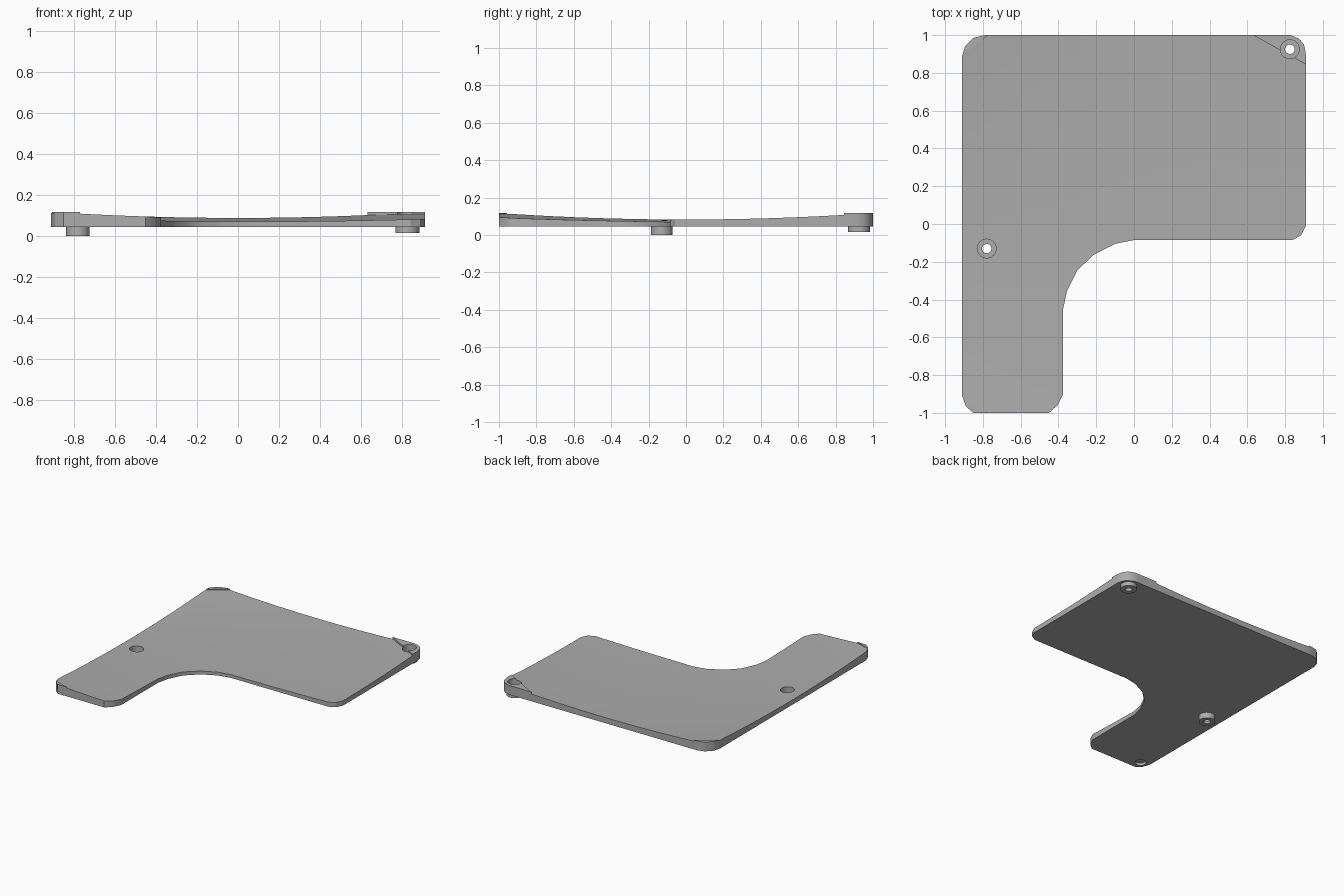
import bpy, bmesh
from mathutils import Vector

cube = bpy.data.objects.get("Cube")
if cube:
    bpy.data.objects.remove(cube)

BASE, PAD_TOP = 0.045, 0.117

grey = bpy.data.materials.new("plain grey")
grey.use_nodes = True
color = (0.42, 0.42, 0.42, 1)
grey.diffuse_color = color
grey.node_tree.nodes["Principled BSDF"].inputs["Base Color"].default_value = color

# L-shaped outline with clipped corners and a curved inner corner
OUTLINE = [(-0.91, 0.89), (-0.895, 0.94), (-0.85, 0.985), (-0.79, 1),
           (0.83, 1), (0.875, 0.98), (0.9, 0.95), (0.91, 0.9),
           (0.91, -0.01), (0.885, -0.06), (0.84, -0.085),
           (0, -0.085), (-0.1, -0.105), (-0.21, -0.16), (-0.3, -0.245),
           (-0.355, -0.355), (-0.375, -0.45), (-0.375, -0.9),
           (-0.405, -0.96), (-0.45, -1), (-0.85, -1), (-0.89, -0.965), (-0.91, -0.91)]


def dish(x, y):
    """Height of the gently hollowed top."""
    return 0.07 + 0.015 * x * x + 0.018 * y * y + 0.02 * x * x * y * y


def finish(bm, name):
    bmesh.ops.recalc_face_normals(bm, faces=bm.faces)
    mesh = bpy.data.meshes.new(name)
    bm.to_mesh(mesh)
    bm.free()
    mesh.materials.append(grey)
    ob = bpy.data.objects.new(name, mesh)
    bpy.context.collection.objects.link(ob)
    return ob


def bisect(bm, point, normal, clear=False):
    bmesh.ops.bisect_plane(bm, geom=bm.verts[:] + bm.edges[:] + bm.faces[:],
                           plane_co=point, plane_no=normal, clear_outer=clear)


def outline_mesh(z):
    bm = bmesh.new()
    bm.faces.new([bm.verts.new((x, y, z)) for x, y in OUTLINE])
    return bm


def extrude(bm):
    """Extrude the whole sheet and return the new top vertices."""
    geom = bmesh.ops.extrude_face_region(bm, geom=bm.faces[:], use_keep_orig=True)["geom"]
    return [g for g in geom if isinstance(g, bmesh.types.BMVert)]


def cylinder(name, x, y, radius, low, high):
    bm = bmesh.new()
    bmesh.ops.create_cone(bm, cap_ends=True, segments=24, radius1=radius,
                          radius2=radius, depth=high - low)
    bmesh.ops.translate(bm, verts=bm.verts, vec=(x, y, (low + high) / 2))
    return finish(bm, name)


def cut(ob, cutters):
    bpy.context.view_layer.objects.active = ob
    for cutter in cutters:
        mod = ob.modifiers.new("hole", 'BOOLEAN')
        mod.operation, mod.solver, mod.object = 'DIFFERENCE', 'EXACT', cutter
        bpy.ops.object.modifier_apply(modifier=mod.name)


# Plate, sliced into a grid so the top can be hollowed
bm = outline_mesh(BASE)
for i in range(-9, 10):
    bisect(bm, (i * 0.1, 0, 0), (1, 0, 0))
    bisect(bm, (0, i * 0.1, 0), (0, 1, 0))
for v in extrude(bm):
    v.co.z = dish(v.co.x, v.co.y)
bmesh.ops.triangulate(bm, faces=[f for f in bm.faces if len(f.verts) > 3 and
                                 all(v.co.z > BASE + 0.01 for v in f.verts)])
plate = finish(bm, "plate")


# Flat raised pads in three corners
def pad(name, start, end):
    a, b = Vector((*start, 0)), Vector((*end, 0))
    normal = (b - a).cross(Vector((0, 0, 1)))
    if normal.dot(a) > 0:
        normal.negate()
    bm = outline_mesh(0.085)
    bisect(bm, a, normal, True)
    for v in extrude(bm):
        v.co.z = PAD_TOP
    return finish(bm, name)


back_left_pad = pad("back_left_pad", (0.63, 1), (0.91, 0.845))
pads = [back_left_pad,
        pad("back_right_pad", (-0.91, 0.9), (-0.77, 1)),
        pad("front_right_pad", (-0.91, -0.95), (-0.77, -1))]

# Screw bosses under the plate, each with a wide bore above a narrow hole
bosses, cutters = [], []
for name, x, y, low in [("back_left", 0.825, 0.925, 0.015),
                        ("front_right", -0.78, -0.13, 0)]:
    boss = cylinder(name + "_boss", x, y, 0.058, low, BASE + 0.005)
    tools = [cylinder(name + "_bore_cutter", x, y, 0.05, low + 0.02, 0.2),
             cylinder(name + "_hole_cutter", x, y, 0.025, -0.1, 0.2)]
    cut(boss, tools)
    cut(plate, tools)
    if name == "back_left":
        cut(back_left_pad, tools)
    bosses.append(boss)
    cutters += tools

# Shallow socket in the underside of the front corner
socket = cylinder("socket_cutter", -0.84, -0.93, 0.04, 0, BASE + 0.02)
cut(plate, [socket])
for c in cutters + [socket]:
    bpy.data.objects.remove(c)

# Smooth the hollow while keeping the edges crisp
bpy.ops.object.select_all(action='DESELECT')
for ob in [plate] + pads + bosses:
    ob.select_set(True)
bpy.context.view_layer.objects.active = plate
bpy.ops.object.shade_smooth_by_angle(angle=0.5)
